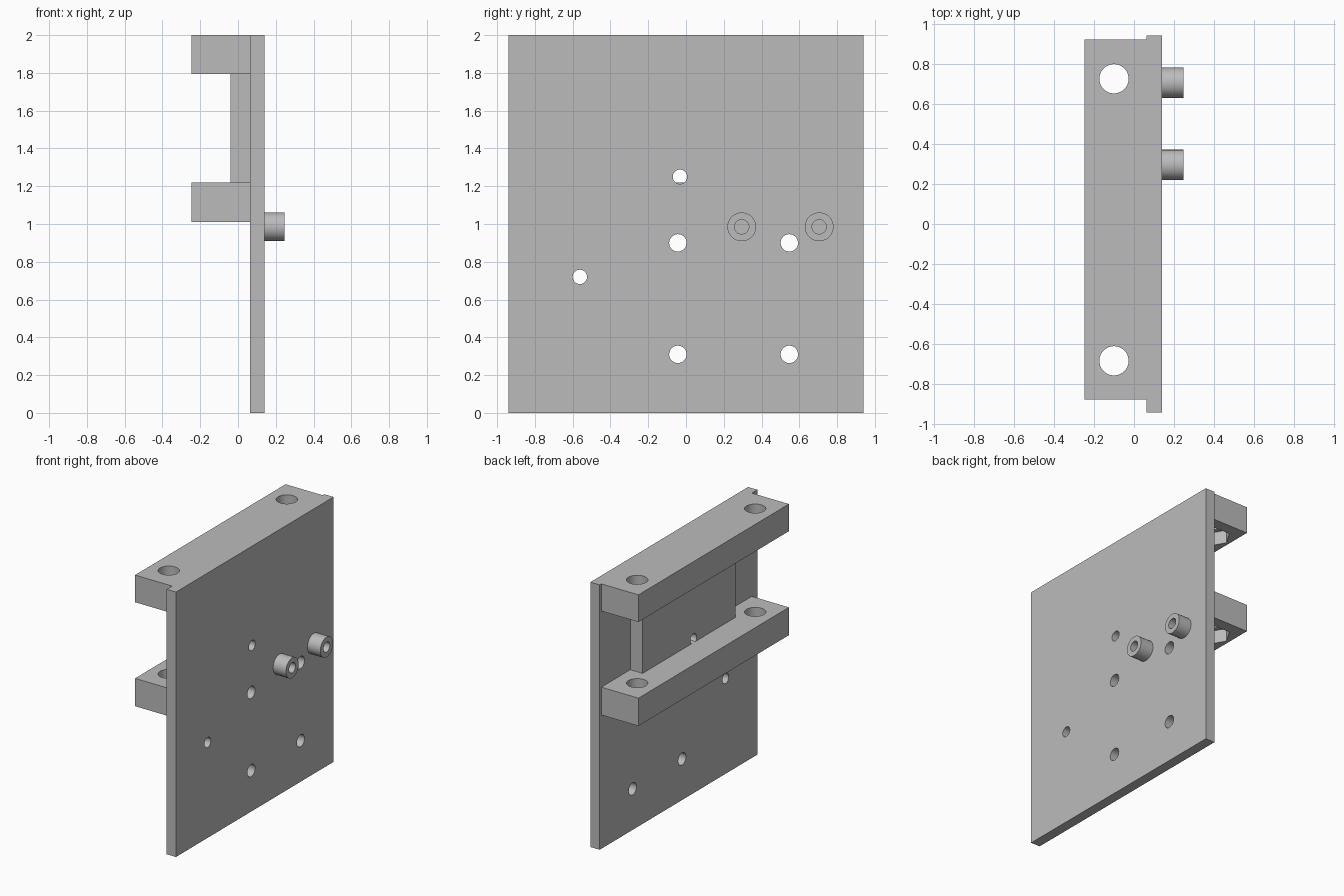
import bpy
from math import pi, radians

old = bpy.data.objects.get("Cube")
if old:
    bpy.data.objects.remove(old, do_unlink=True)

grey = bpy.data.materials.new("plain grey")
grey.use_nodes = True
COLOUR = (0.5, 0.5, 0.5, 1)
grey.diffuse_color = COLOUR
grey.node_tree.nodes["Principled BSDF"].inputs["Base Color"].default_value = COLOUR


def box(name, x, y, z):
    """Box from (low, high) pairs on each axis."""
    spans = (x, y, z)
    bpy.ops.mesh.primitive_cube_add(size=1, location=[(a + b) / 2 for a, b in spans])
    ob = bpy.context.object
    ob.name = name
    ob.scale = [b - a for a, b in spans]
    bpy.ops.object.transform_apply(location=False, rotation=False, scale=True)
    ob.data.materials.append(grey)
    return ob


def cylinder(name, radius, depth, centre, along_x=False, sides=48):
    turn = (0, pi / 2, 0) if along_x else (0, 0, 0)
    if sides == 6:
        turn = (0, 0, pi / 2)  # corners point along x
    bpy.ops.mesh.primitive_cylinder_add(vertices=sides, radius=radius, depth=depth,
                                        location=centre, rotation=turn)
    ob = bpy.context.object
    ob.name = name
    ob.data.materials.append(grey)
    return ob


def cut(target, cutter):
    cutter.hide_render = True
    mod = target.modifiers.new("cut", 'BOOLEAN')
    mod.operation = 'DIFFERENCE'
    mod.solver = 'EXACT'
    mod.object = cutter
    bpy.context.view_layer.objects.active = target
    bpy.ops.object.modifier_apply(modifier=mod.name)
    bpy.data.objects.remove(cutter, do_unlink=True)


def smooth(ob):
    bpy.ops.object.select_all(action='DESELECT')
    ob.select_set(True)
    bpy.context.view_layer.objects.active = ob
    bpy.ops.object.shade_smooth_by_angle(angle=radians(30))


# Upright plate and the raised pad behind it
plate = box("mounting_plate", (0.063, 0.14), (-0.94, 0.94), (0, 2))
pad = box("raised_pad", (-0.04, 0.063), (-0.535, 0.575), (1.22, 1.795))

# Four large and two small through holes
holes = [(y, z, 0.046) for y in (-0.043, 0.547) for z in (0.31, 0.9)]
holes += [(-0.562, 0.72, 0.038), (-0.032, 1.25, 0.038)]
for y, z, r in holes:
    cut(plate, cylinder("hole_cutter", r, 1, (0.1, y, z), along_x=True))
cut(pad, cylinder("hole_cutter", 0.038, 1, (0, -0.032, 1.25), along_x=True))
smooth(plate)
smooth(pad)

# Two clamp bars with rod holes and hexagonal nut pockets underneath
for name, low, high in (("upper_bar", 1.795, 2), ("lower_bar", 1.01, 1.22)):
    bar = box(name, (-0.247, 0.063), (-0.875, 0.92), (low, high))
    for y in (-0.683, 0.725):
        cut(bar, cylinder("rod_cutter", 0.073, 0.6, (-0.1, y, low + 0.1)))
        cut(bar, cylinder("nut_cutter", 0.125, 0.2, (-0.1, y, low), sides=6))
    smooth(bar)

# Two hollow bosses on the plate's outer face
for name, y in (("inner_boss", 0.295), ("outer_boss", 0.705)):
    boss = cylinder(name, 0.076, 0.107, (0.1935, y, 0.985), along_x=True)
    cut(boss, cylinder("bore_cutter", 0.038, 0.3, (0.1935, y, 0.985), along_x=True))
    smooth(boss)
